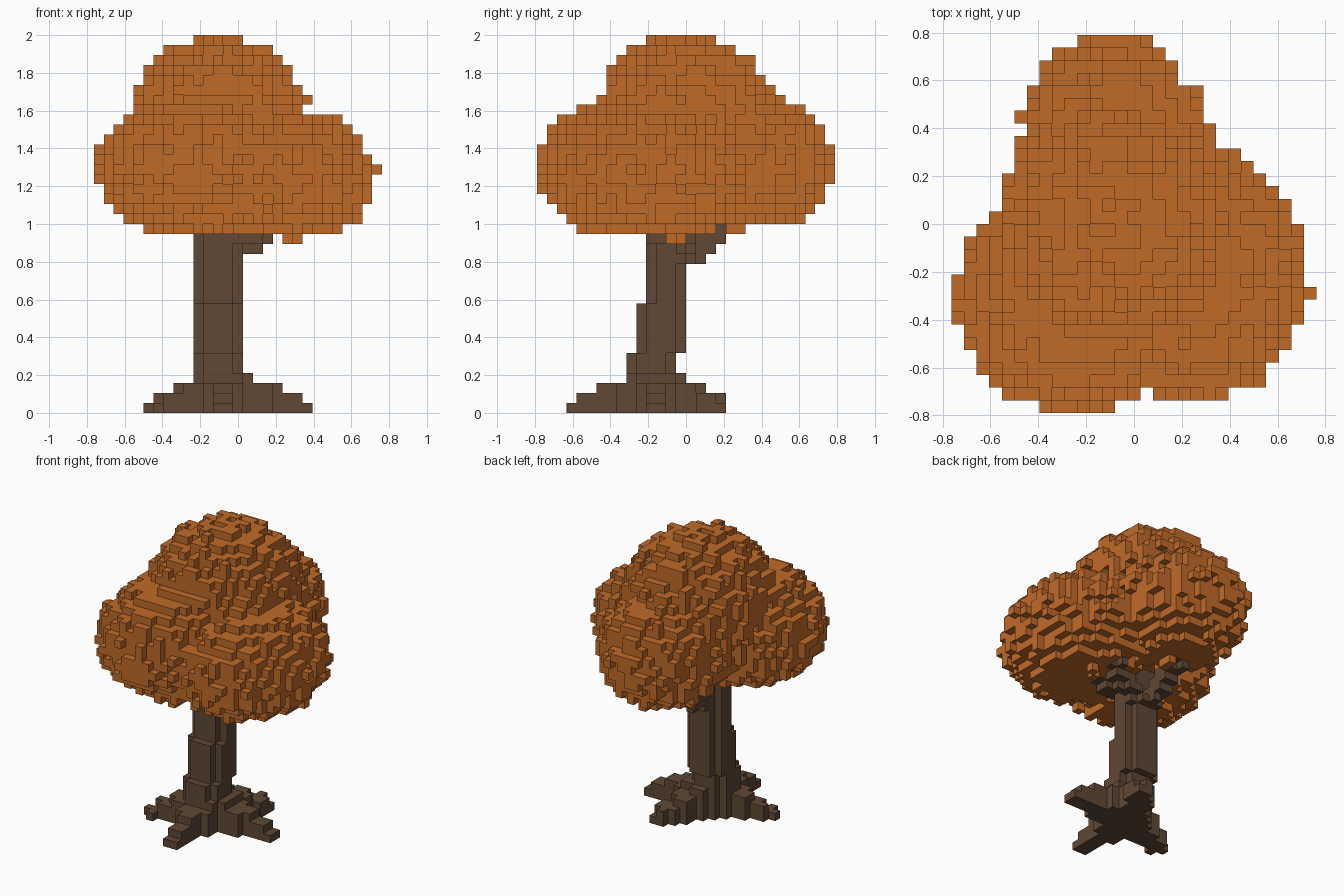
import bpy, bmesh, random
from mathutils import Vector

if "Cube" in bpy.data.objects:
    bpy.data.objects.remove(bpy.data.objects["Cube"], do_unlink=True)

random.seed(4)
V = 2 / 38                      # voxel size
NX, NY, NZ = 29, 30, 38         # voxel grid


def centre(c):
    return Vector(((c[0] - 14) * V, (c[1] - 14.5) * V, (c[2] + 0.5) * V))


def cell(x, y, z):
    return (round(x / V + 14), round(y / V + 14.5), round(z / V - 0.5))


def material(name, rgb):
    m = bpy.data.materials.new(name)
    m.use_nodes = True
    m.diffuse_color = (*rgb, 1)
    m.node_tree.nodes["Principled BSDF"].inputs["Base Color"].default_value = (*rgb, 1)
    return m


def along(p, a, b):
    """Distance from p to segment ab and the position along it."""
    d = b - a
    t = max(0, min(1, (p - a).dot(d) / d.length_squared))
    return (p - (a + d * t)).length, t


# Foliage masses: centre, radii
BLOBS = [
    ((-0.25, -0.305, 1.30), (0.485, 0.475, 0.375)),  # front, -x side
    ((0.26, -0.205, 1.25), (0.445, 0.525, 0.355)),   # front, +x side
    ((-0.085, 0.34, 1.325), (0.395, 0.435, 0.35)),   # back
    ((-0.10, 0.0, 1.56), (0.455, 0.475, 0.43)),      # crown
]

# Roots: end point on the ground
ROOTS = [(-0.42, -0.29), (-0.06, -0.60), (0.36, -0.16), (0.09, 0.18)]

# Branches: start and end points
BRANCHES = [((-0.08, -0.06, 0.82), (0.16, 0.03, 0.97)),
            ((-0.10, -0.03, 0.80), (-0.15, 0.27, 1.02)),
            ((-0.06, -0.10, 0.88), (0.14, -0.18, 1.0))]


def in_canopy(p):
    if p.z < 0.94:
        return False
    noise = random.uniform(-0.12, 0.12)
    for c, r in BLOBS:
        if sum(((p[i] - c[i]) / r[i]) ** 2 for i in range(3)) < 1 + noise:
            return True
    return False


def in_wood(p):
    # Stem, leaning slightly and widening at the front near the ground
    if p.z < 1.1:
        front = -0.315 if p.z < 0.31 else -0.265 if p.z < 0.57 else -0.21
        back = -0.05 if p.z < 0.31 else 0.0
        u, w = (p.x + 0.105) / 0.132, (2 * p.y - front - back) / (back - front)
        if u ** 2 + w ** 2 < 1:
            return True
    # Low roots that taper outwards
    if p.z < 0.21:
        flat = Vector((p.x, p.y, 0))
        for x, y in ROOTS:
            d, t = along(flat, Vector((-0.1, -0.16, 0)), Vector((x, y, 0)))
            if d < 0.105 - 0.05 * t and p.z < 0.255 - 0.178 * t:
                return True
    # Branches spreading beneath the leaves
    return any(along(p, Vector(a), Vector(b))[0] < 0.062 for a, b in BRANCHES)


def build(name, cells, solid, mat):
    """Outer voxel faces of the given cells as one flat-shaded mesh."""
    bm = bmesh.new()
    verts = {}

    def vert(k):
        if k not in verts:
            verts[k] = bm.verts.new(((k[0] - 14.5) * V, (k[1] - 15) * V, k[2] * V))
        return verts[k]

    for c in sorted(cells):
        for axis in range(3):
            for side in (0, 1):
                n = list(c)
                n[axis] += 2 * side - 1
                if tuple(n) in solid:
                    continue
                loop = []
                for da, db in ((0, 0), (1, 0), (1, 1), (0, 1)):
                    k = list(c)
                    k[axis] += side
                    k[(axis + 1) % 3] += da
                    k[(axis + 2) % 3] += db
                    loop.append(vert(tuple(k)))
                bm.faces.new(loop if side else loop[::-1])
    me = bpy.data.meshes.new(name)
    bm.to_mesh(me)
    bm.free()
    me.materials.append(mat)
    ob = bpy.data.objects.new(name, me)
    bpy.context.collection.objects.link(ob)


grid = [(i, j, k) for i in range(NX) for j in range(NY) for k in range(NZ)]
wood = {c for c in grid if in_wood(centre(c))}
leaves = {c for c in grid if in_canopy(centre(c))}

# Single leaf blocks that stick out
for q in [(0.737, -0.29, 1.29), (0.684, -0.29, 1.29), (0.26, -0.08, 0.92),
          (0.31, -0.03, 0.92), (0.26, -0.08, 0.97), (0.31, -0.03, 0.97),
          (-0.737, -0.29, 1.29), (-0.1, -0.184, 1.974), (-0.1, -0.184, 1.92)]:
    leaves.add(cell(*q))

# Drop stray blocks without a touching neighbour
STEPS = [(1, 0, 0), (-1, 0, 0), (0, 1, 0), (0, -1, 0), (0, 0, 1), (0, 0, -1)]
leaves = {c for c in leaves
          if any(tuple(a + b for a, b in zip(c, s)) in leaves for s in STEPS)}
leaves -= wood
solid = wood | leaves

build("trunk_and_roots", wood, solid, material("bark brown", (0.115, 0.065, 0.035)))
build("leaf_canopy", leaves, solid, material("autumn orange", (0.53, 0.147, 0.022)))
